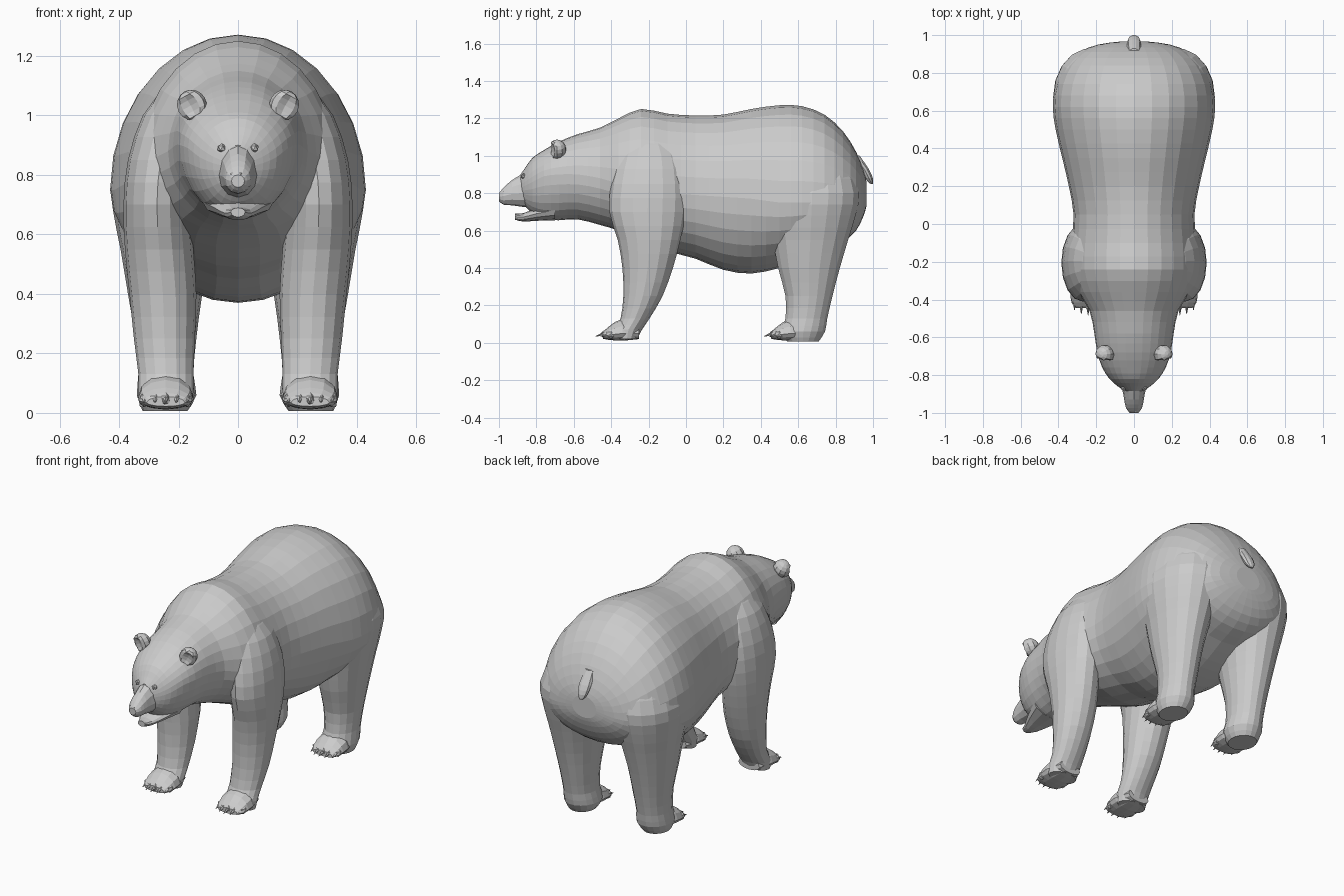
import bpy, bmesh
from math import sin, cos, pi
from mathutils import Vector, Matrix

if "Cube" in bpy.data.objects:
    bpy.data.objects.remove(bpy.data.objects["Cube"])


def refine(rows, k=2):
    """Catmull-Rom subdivision of a table of sections."""
    out = []
    for i in range(len(rows) - 1):
        p = [Vector(rows[max(0, min(len(rows) - 1, i + d))]) for d in (-1, 0, 1, 2)]
        for s in range(k):
            t = s / k
            out.append(0.5 * (2 * p[1] + (p[2] - p[0]) * t
                              + (2 * p[0] - 5 * p[1] + 4 * p[2] - p[3]) * t * t
                              + (3 * p[1] - p[0] - 3 * p[2] + p[3]) * t ** 3))
    return out + [Vector(rows[-1])]


def finish(bm, name):
    bmesh.ops.recalc_face_normals(bm, faces=bm.faces)
    me = bpy.data.meshes.new(name)
    bm.to_mesh(me)
    bm.free()
    ob = bpy.data.objects.new(name, me)
    bpy.context.collection.objects.link(ob)
    return ob


def loft(name, rings):
    bm = bmesh.new()
    vs = [[bm.verts.new(p) for p in r] for r in rings]
    n = len(vs[0])
    for a, b in zip(vs, vs[1:]):
        for i in range(n):
            j = (i + 1) % n
            bm.faces.new((a[i], a[j], b[j], b[i]))
    bm.faces.new(vs[0])
    bm.faces.new(vs[-1])
    return finish(bm, name)


def along_y(name, rows, n, x=0.0, dy=0.0, k=2):
    """Sections facing y: (y, top, widest height, bottom, half width)."""
    rings = []
    for y, top, mid, bot, w in refine(rows, k):
        ring = []
        for i in range(n):
            a = 2 * pi * i / n
            h = (top - mid) if sin(a) > 0 else (mid - bot)
            ring.append((x + w * cos(a), y + dy, mid + h * sin(a)))
        rings.append(ring)
    return loft(name, rings)


def along_z(name, rows, n, side=1, k=2):
    """Sections facing z: (z, y min, y max, x min, x max)."""
    rings = []
    for z, y0, y1, x0, x1 in refine(rows, k):
        rings.append([(side * ((x0 + x1) / 2 + (x1 - x0) / 2 * cos(2 * pi * i / n)),
                       (y0 + y1) / 2 + (y1 - y0) / 2 * sin(2 * pi * i / n), z)
                      for i in range(n)])
    return loft(name, rings)


# Body with neck and skull
body = along_y("body", [
    (-.885, .90, .83, .76, .045), (-.86, .935, .84, .73, .085),
    (-.82, .99, .86, .69, .130), (-.76, 1.03, .89, .66, .168),
    (-.68, 1.075, .90, .655, .195), (-.58, 1.115, .90, .66, .210),
    (-.46, 1.15, .88, .63, .235), (-.36, 1.20, .85, .60, .295),
    (-.24, 1.25, .82, .55, .335), (-.10, 1.225, .80, .49, .330),
    (.05, 1.215, .79, .45, .320), (.20, 1.22, .78, .39, .345),
    (.35, 1.25, .77, .37, .380), (.50, 1.27, .75, .40, .415),
    (.62, 1.265, .75, .44, .430), (.74, 1.22, .75, .50, .415),
    (.84, 1.13, .75, .54, .365), (.91, 1.02, .76, .60, .290),
    (.95, .92, .77, .68, .190), (.965, .86, .79, .73, .08)], 28)

# Muzzle, open lower jaw and tail
parts = [
    along_y("muzzle", [(-.78, .96, .83, .72, .10), (-.86, .912, .80, .725, .066),
                       (-.93, .87, .795, .735, .052), (-.975, .83, .785, .738, .042),
                       (-1.0, .80, .78, .758, .022)], 12),
    along_y("lower_jaw", [(-.70, .76, .71, .655, .12), (-.80, .72, .69, .652, .08),
                          (-.87, .693, .672, .648, .046), (-.915, .69, .675, .658, .024)], 12),
    along_z("tail", [(.85, .985, 1.0, -.012, .012), (.88, .955, 1.0, -.03, .03),
                     (.93, .925, .978, -.038, .038), (1.0, .87, .93, -.03, .03)], 10),
]

# Legs and paws
front_leg = [(.02, -.37, -.26, .16, .33), (.07, -.38, -.235, .15, .335),
             (.13, -.35, -.195, .15, .335), (.25, -.335, -.125, .145, .35),
             (.40, -.34, -.07, .14, .365), (.55, -.365, -.03, .15, .38),
             (.70, -.41, 0, .16, .385), (.85, -.40, 0, .15, .37),
             (1.0, -.36, -.03, .12, .32), (1.1, -.30, -.10, .10, .24)]
hind_leg = [(.006, .54, .71, .17, .32), (.06, .51, .745, .14, .34),
            (.13, .53, .757, .15, .335), (.25, .53, .785, .14, .345),
            (.40, .49, .825, .12, .37), (.55, .46, .87, .09, .395),
            (.68, .43, .91, .06, .42), (.80, .42, .93, .04, .425),
            (.95, .47, .88, .04, .36), (1.05, .55, .80, .08, .26)]
paw = [(-.445, .055, .035, .022, .065), (-.415, .085, .04, .016, .088),
       (-.34, .128, .05, .011, .094), (-.25, .09, .05, .02, .07)]
PAW_X = .243
for side in (1, -1):
    parts += [along_z("front_leg", front_leg, 16, side),
              along_z("hind_leg", hind_leg, 18, side),
              along_y("front_paw", paw, 12, side * PAW_X),
              along_y("hind_paw", paw, 12, side * PAW_X, .9)]

# Fuse the parts into one skin
bpy.context.view_layer.objects.active = body
for p in parts:
    m = body.modifiers.new("fuse", 'BOOLEAN')
    m.operation = 'UNION'
    m.solver = 'EXACT'
    m.object = p
    bpy.ops.object.modifier_apply(modifier=m.name)
    bpy.data.objects.remove(p)

# Toes with claws, five per paw
for name, dy in (("front_toes", 0), ("hind_toes", .9)):
    bm = bmesh.new()
    for side in (1, -1):
        for i in range(-2, 3):
            x, y = side * (PAW_X + i * .036), -.43 + dy + .007 * i * i
            bmesh.ops.create_icosphere(
                bm, subdivisions=1, radius=1,
                matrix=Matrix.Translation((x, y, .045)) @ Matrix.Diagonal((.02, .026, .026, 1)))
            bmesh.ops.create_cone(
                bm, cap_ends=True, segments=5, radius1=.011, radius2=.001, depth=.05,
                matrix=Matrix.Translation((x, y - .03, .042)) @ Matrix.Rotation(pi * .6, 4, 'X'))
    finish(bm, name)

# Cupped ears
bm = bmesh.new()
for side in (1, -1):
    ear = bmesh.ops.create_uvsphere(bm, u_segments=10, v_segments=8, radius=1)["verts"]
    for v in ear:
        if v.co.y < -.45:
            v.co.y = -.9 - v.co.y * .6
    bmesh.ops.transform(bm, verts=ear, matrix=Matrix.Translation((side * .155, -.69, 1.035))
                        @ Matrix.Rotation(side * .5, 4, 'Y') @ Matrix.Rotation(side * .3, 4, 'Z')
                        @ Matrix.Diagonal((.05, .05, .052, 1)))
finish(bm, "ears")

# Eyes and nose
bm = bmesh.new()
for side in (1, -1):
    bmesh.ops.create_icosphere(bm, subdivisions=1, radius=.016,
                               matrix=Matrix.Translation((side * .055, -.868, .89)))
finish(bm, "eyes")
bm = bmesh.new()
bmesh.ops.create_icosphere(bm, subdivisions=1, radius=1,
                           matrix=Matrix.Translation((0, -.977, .795))
                           @ Matrix.Diagonal((.034, .024, .024, 1)))
finish(bm, "nose")
